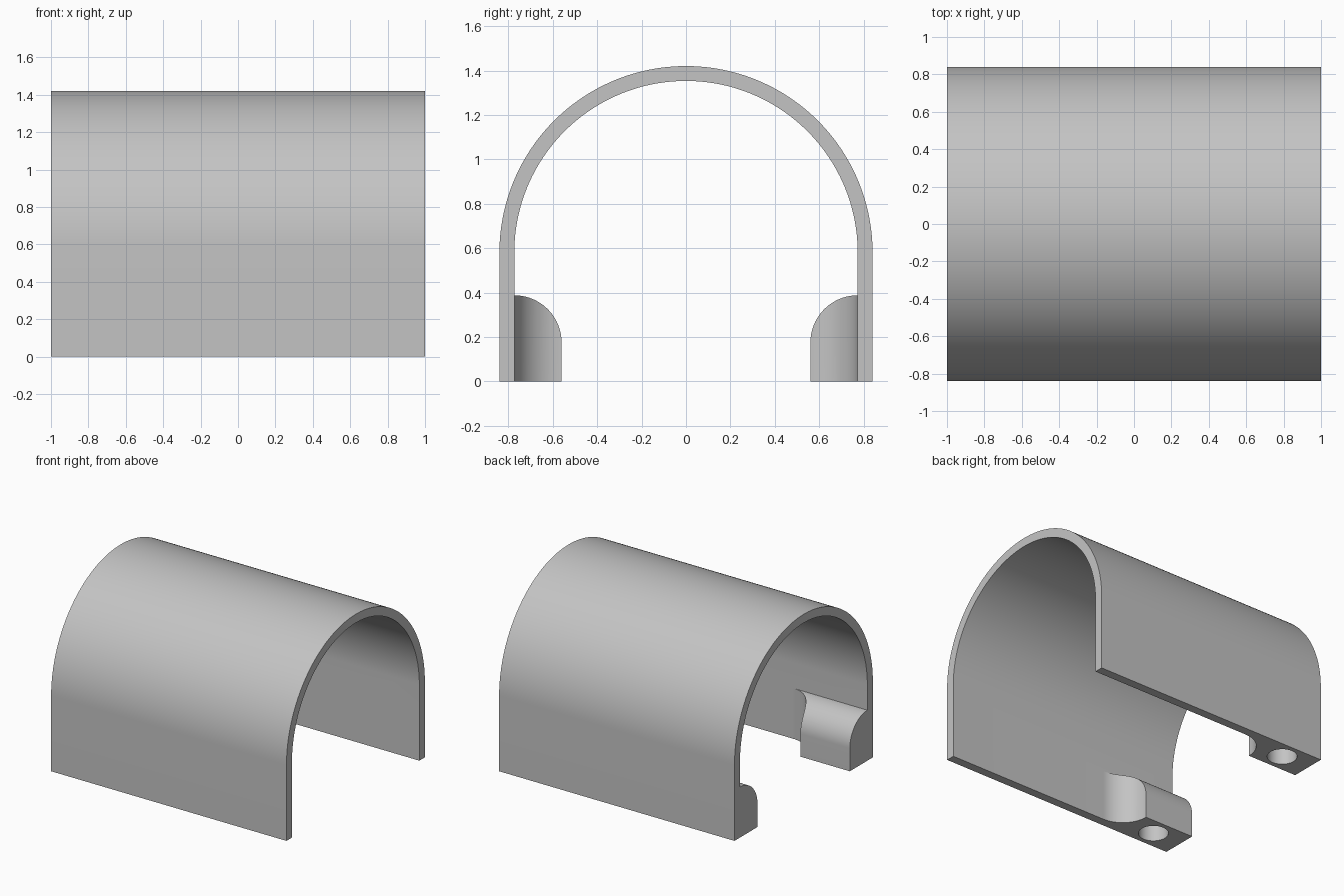
import bpy, bmesh
from math import sin, cos, pi, radians

cube = bpy.data.objects.get("Cube")
if cube:
    bpy.data.objects.remove(cube, do_unlink=True)

R_OUT, R_IN, SPRING = 0.84, 0.773, 0.58      # arch radii and height of its centre
LUG_IN, LUG_R, LUG_H = 0.56, 0.213, 0.388    # lug inner face, rounding and height
HOLE_X, HOLE_Y, HOLE_R, HOLE_DEPTH = -0.764, 0.70, 0.105, 0.2

grey = bpy.data.materials.new("light grey")
grey.use_nodes = True
colour = (0.55, 0.55, 0.55, 1)
grey.diffuse_color = colour
grey.node_tree.nodes["Principled BSDF"].inputs["Base Color"].default_value = colour


def arc(cx, cy, r, start, end, steps):
    angles = [radians(start + (end - start) * i / steps) for i in range(steps + 1)]
    return [(cx + r * cos(a), cy + r * sin(a)) for a in angles]


def prism(name, points, place, sweep):
    """Extrude a closed 2D profile; place maps each point into space."""
    bm = bmesh.new()
    face = bm.faces.new([bm.verts.new(place(*p)) for p in points])
    moved = bmesh.ops.extrude_face_region(bm, geom=[face])["geom"]
    bmesh.ops.translate(bm, vec=sweep, verts=[v for v in moved if isinstance(v, bmesh.types.BMVert)])
    bmesh.ops.recalc_face_normals(bm, faces=bm.faces)
    mesh = bpy.data.meshes.new(name)
    bm.to_mesh(mesh)
    bm.free()
    mesh.materials.append(grey)
    ob = bpy.data.objects.new(name, mesh)
    bpy.context.collection.objects.link(ob)
    return ob


def combine(target, other, operation):
    """Apply a boolean and discard the second solid."""
    mod = target.modifiers.new(operation.lower(), "BOOLEAN")
    mod.operation, mod.solver, mod.object = operation, "EXACT", other
    bpy.context.view_layer.objects.active = target
    bpy.ops.object.modifier_apply(modifier=mod.name)
    bpy.data.objects.remove(other, do_unlink=True)


# Arched cover with straight lower walls
outline = ([(R_OUT, 0)] + arc(0, SPRING, R_OUT, 0, 180, 96) + [(-R_OUT, 0), (-R_IN, 0)]
           + arc(0, SPRING, R_IN, 180, 0, 96) + [(R_IN, 0)])
cover = prism("arched_cover", outline, lambda y, z: (-1, y, z), (2, 0, 0))

for side in (-1, 1):
    # Mounting lug: rounded top profile trimmed by a plan with a concave fillet
    embed = R_IN + 0.03
    profile = ([(LUG_IN, 0)] + arc(R_IN, LUG_H - LUG_R, LUG_R, 180, 90, 24)
               + [(embed, LUG_H), (embed, 0)])
    lug = prism("mounting_lug", profile, lambda y, z: (-1, side * y, z), (0.75, 0, 0))
    fillet_x = -0.58 + LUG_R
    plan = ([(-1.1, 0.9), (fillet_x, 0.9)] + arc(fillet_x, LUG_IN, LUG_R, 90, 180, 24)
            + [(-0.58, 0.5), (-1.1, 0.5)])
    trim = prism("lug_plan", plan, lambda x, y: (x, side * y, -0.1), (0, 0, 0.7))
    combine(lug, trim, "INTERSECT")
    combine(cover, lug, "UNION")

    # Blind screw hole in the underside
    circle = arc(HOLE_X, HOLE_Y, HOLE_R, 0, 360, 48)[:-1]
    drill = prism("screw_hole", circle, lambda x, y: (x, side * y, -0.1), (0, 0, 0.1 + HOLE_DEPTH))
    combine(cover, drill, "DIFFERENCE")

bpy.ops.object.select_all(action="DESELECT")
cover.select_set(True)
bpy.context.view_layer.objects.active = cover
bpy.ops.object.shade_smooth_by_angle(angle=radians(30))
